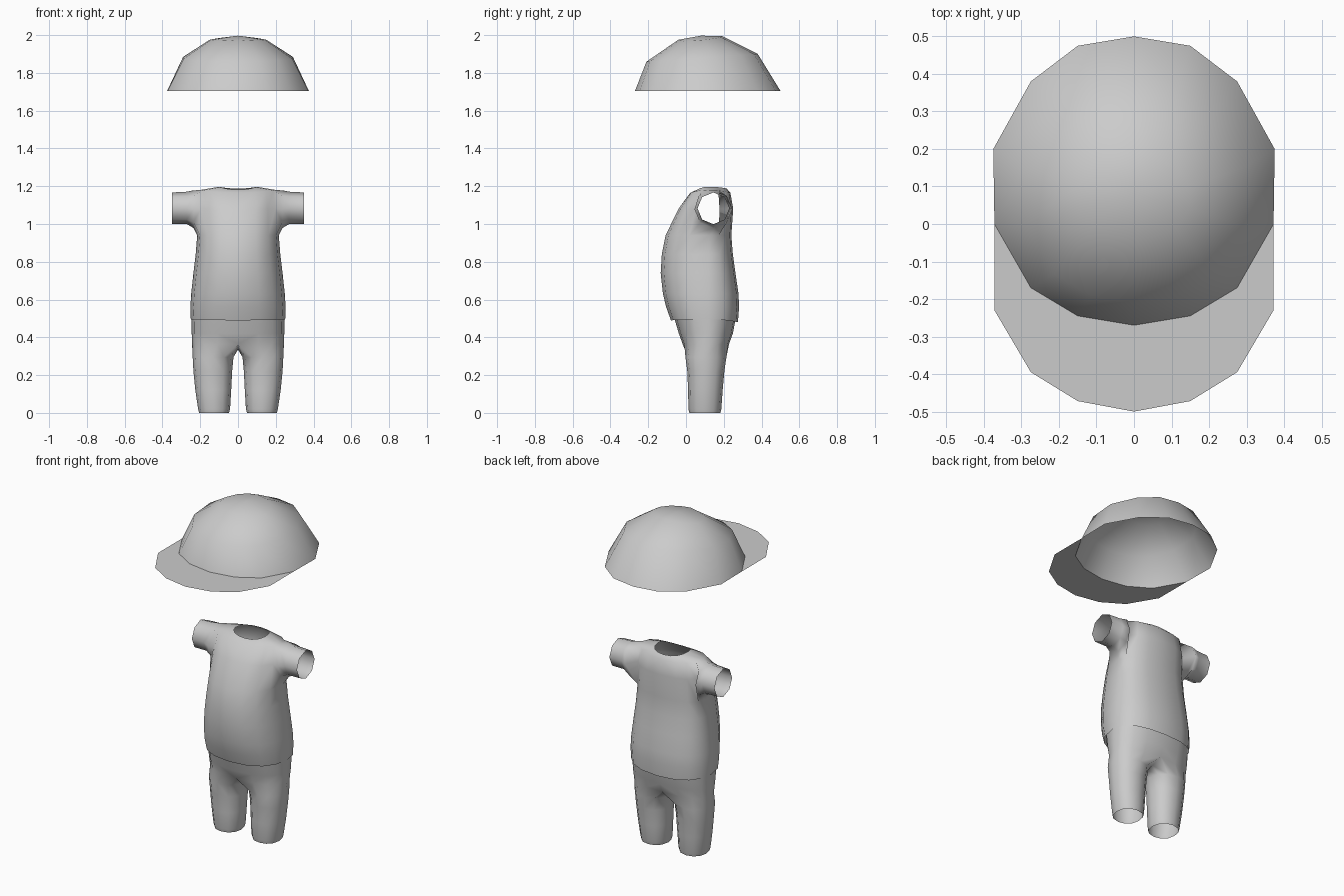
import bpy, bmesh, math
from mathutils import Vector

if "Cube" in bpy.data.objects:
    bpy.data.objects.remove(bpy.data.objects["Cube"])

grey = bpy.data.materials.new("light_grey")
grey.diffuse_color = (0.6, 0.6, 0.6, 1)
grey.use_nodes = True
grey.node_tree.nodes["Principled BSDF"].inputs["Base Color"].default_value = grey.diffuse_color


def finish(name, bm, mirror=False, centre=(0, 0.1, 0)):
    """Orient faces outward, smooth them and link the object."""
    bmesh.ops.recalc_face_normals(bm, faces=bm.faces)
    c = Vector(centre)
    if sum(f.normal.dot(f.calc_center_median() - c) * f.calc_area() for f in bm.faces) < 0:
        bmesh.ops.reverse_faces(bm, faces=bm.faces)
    for f in bm.faces:
        f.smooth = True
    me = bpy.data.meshes.new(name)
    bm.to_mesh(me)
    bm.free()
    me.materials.append(grey)
    ob = bpy.data.objects.new(name, me)
    bpy.context.collection.objects.link(ob)
    if mirror:
        ob.modifiers.new("mirror", 'MIRROR').merge_threshold = 0.002
    return ob


def spow(v, e):
    return math.copysign(abs(v) ** e, v)


def half_ring(bm, rx, yf, yb, zf, zs, zb, yc=0.12, e=0.85, n=8):
    """Half outline from front centre round the +x side to back centre."""
    out = []
    for j in range(n + 1):
        a = -math.pi / 2 + math.pi * j / n
        s, c = spow(math.sin(a), e), spow(math.cos(a), e)
        x = 0 if j in (0, n) else rx * c
        y = yc + s * ((yb - yc) if s > 0 else (yc - yf))
        w = math.sin(a) ** 2
        z = zs * (1 - w) + (zb if s > 0 else zf) * w
        out.append(bm.verts.new((x, y, z)))
    return out


def bridge(bm, a, b, closed=False):
    n = len(a)
    for i in range(n if closed else n - 1):
        k = (i + 1) % n
        bm.faces.new((a[i], a[k], b[k], b[i]))


# Shirt: half torso rows (half width, front y, back y, z front / side / back)
bm = bmesh.new()
torso = [
    (0.250, -0.080, 0.275, 0.490, 0.495, 0.480),
    (0.252, -0.105, 0.281, 0.560, 0.560, 0.560),
    (0.248, -0.122, 0.278, 0.630, 0.630, 0.630),
    (0.236, -0.134, 0.262, 0.740, 0.740, 0.740),
    (0.224, -0.128, 0.248, 0.840, 0.840, 0.840),
    (0.216, -0.108, 0.240, 0.940, 0.940, 0.940),
    (0.212, -0.040, 0.250, 1.080, 1.080, 1.080),
    (0.200, 0.022, 0.235, 1.165, 1.180, 1.165),
    (0.100, 0.060, 0.215, 1.182, 1.197, 1.188),
]
rows = [half_ring(bm, *r) for r in torso]
B, M, T = 5, 6, 7      # rows framing the armhole
for r in range(len(rows) - 1):
    for j in range(8):
        if r in (B, M) and j in (3, 4):
            continue
        bm.faces.new((rows[r][j], rows[r][j + 1], rows[r + 1][j + 1], rows[r + 1][j]))
# Open sleeve grown from the armhole
loop = [rows[r][j] for r, j in ((M, 5), (T, 5), (T, 4), (T, 3), (M, 3), (B, 3), (B, 4), (B, 5))]
for x, zc, rad in ((0.235, 1.078, 0.100), (0.27, 1.085, 0.086), (0.35, 1.083, 0.084)):
    new = [bm.verts.new((x, 0.145 + rad * math.cos(k * math.pi / 4),
                         zc + rad * math.sin(k * math.pi / 4))) for k in range(8)]
    bridge(bm, loop, new, True)
    loop = new
finish("shirt", bm, True, (0.05, 0.1, 0.85))

# Trousers: leg rings (inner x, outer x, front y, back y, z), 12 sides, open ends
bm = bmesh.new()
legs = [
    (0.048, 0.206, 0.018, 0.182, 0.000),
    (0.042, 0.211, 0.013, 0.187, 0.020),
    (0.036, 0.226, 0.011, 0.194, 0.120),
    (0.031, 0.236, 0.007, 0.203, 0.220),
    (0.024, 0.240, -0.003, 0.214, 0.295),
]
prev = None
for xi, xo, yf, yb, z in legs:
    ring = []
    for k in range(12):
        a = math.radians(240 + 30 * k)
        ring.append(bm.verts.new(((xi + xo) / 2 + (xo - xi) / 2 * spow(math.cos(a), 0.9),
                                  (yf + yb) / 2 + (yb - yf) / 2 * spow(math.sin(a), 0.9), z)))
    if prev:
        bridge(bm, prev, ring, True)
    prev = ring
# Pelvis rows above the crotch, sharing the seam on the mirror plane
hips = [(0.243, -0.018, 0.228, 0.365, 0.36, 0.365),
        (0.245, -0.038, 0.248, 0.42, 0.42, 0.42),
        (0.246, -0.066, 0.266, 0.515, 0.515, 0.515)]
hip_rows = [half_ring(bm, *h) for h in hips]
seam = [bm.verts.new((0, y, z)) for y, z in ((0.155, 0.343), (0.105, 0.335), (0.055, 0.343))]
bridge(bm, prev, hip_rows[0] + seam, True)
for a, b in zip(hip_rows, hip_rows[1:]):
    bridge(bm, a, b)
finish("trousers", bm, True, (0.12, 0.1, 0.25))

# Cap crown: 14-sided rings rising to a slightly tilted top
half = [(0, 0.5), (0.15, 0.475), (0.275, 0.38), (0.375, 0.2),
        (0.372, 0), (0.275, -0.17), (0.15, -0.245), (0, -0.27)]
base = half + [(-x, y) for x, y in half[-2:0:-1]]
bm = bmesh.new()
prev = None
for sx, sy, yc, zc, tilt in ((1, 1, 0.115, 1.705, 0), (0.775, 0.765, 0.085, 1.88, 0.07),
                             (0.40, 0.30, 0.075, 1.985, 0.085)):
    ring = [bm.verts.new((x * sx, yc + (y - 0.115) * sy,
                          zc + tilt * (y - 0.115) * sy - (0.012 * abs(x) / 0.375 if sx < 0.5 else 0)))
            for x, y in base]
    if prev:
        bridge(bm, prev, ring, True)
    prev = ring
top = bm.verts.new((0, 0.08, 1.997))
for i in range(14):
    bm.faces.new((prev[i], prev[(i + 1) % 14], top))
finish("cap_crown", bm, False, (0, 0.1, 1.7))

# Flat cap brim
bm = bmesh.new()
outer = [(0.372, -0.23), (0.275, -0.395), (0.15, -0.472), (0, -0.5)]
full = lambda pts: [(x, y) for x, y in pts] + [(-x, y) for x, y in pts[-2::-1]]
a, b = ([bm.verts.new((x, y, 1.705)) for x, y in full(p)] for p in (half[4:], outer))
bridge(bm, list(a), list(b))
finish("cap_brim", bm, False, (0, -0.3, 1.0))
